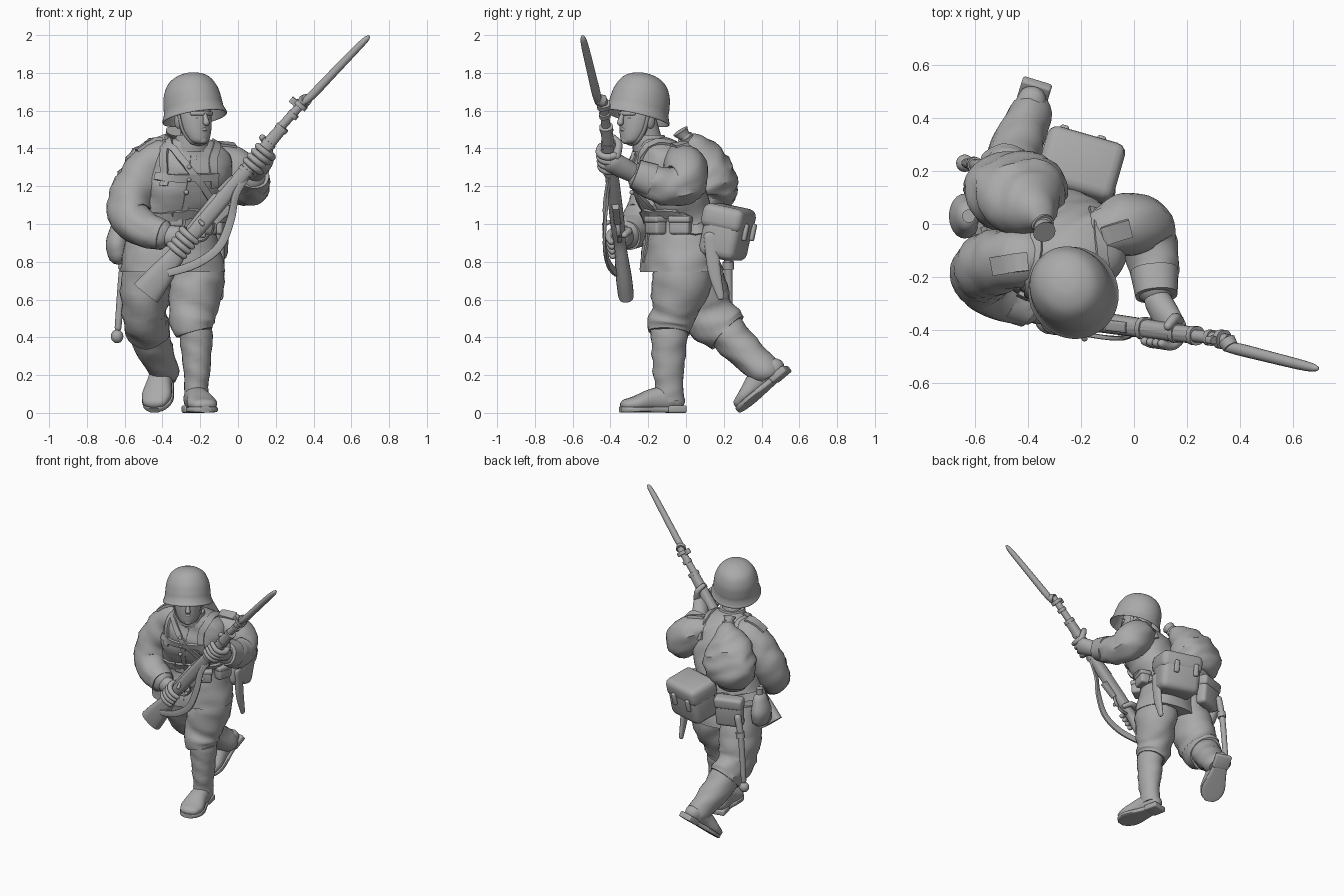
import bpy
import bmesh
import math
from mathutils import Matrix, Vector, noise

default_cube = bpy.data.objects.get("Cube")
if default_cube:
    bpy.data.objects.remove(default_cube, do_unlink=True)
grey = bpy.data.materials.new("plain grey")
grey.use_nodes = True
grey.diffuse_color = (.4, .4, .4, 1)
grey.node_tree.nodes["Principled BSDF"].inputs["Base Color"].default_value = grey.diffuse_color
parts = []

def finish(name, bm, at=Matrix()):
    """Turn a bmesh into a named object, placed by a matrix."""
    bm.transform(at)
    bmesh.ops.recalc_face_normals(bm, faces=bm.faces)
    mesh = bpy.data.meshes.new(name)
    bm.to_mesh(mesh)
    bm.free()
    mesh.materials.append(grey)
    parts.append(bpy.data.objects.new(name, mesh))
    bpy.context.collection.objects.link(parts[-1])
    return parts[-1]

def spline(stations, steps):
    """Catmull-Rom interpolation of tuples of any length."""
    rows, last = [], len(stations) - 1
    for i in range(last):
        quad = [stations[max(0, min(last, i + k))] for k in (-1, 0, 1, 2)]
        for t in (s / steps for s in range(steps)):
            rows.append([b + t / 2 * (c - a + t * (2*a - 5*b + 4*c - d + t * (3*(b - c) + d - a)))
                         for a, b, c, d in zip(*quad)])
    return rows + [list(stations[-1])]

def skin(bm, rings):
    """Bridge successive rings and cap both ends."""
    for low, high in zip(rings, rings[1:]):
        for k in range(len(low)):
            bm.faces.new((low[k - 1], low[k], high[k], high[k - 1]))
    bm.faces.new(rings[0])
    bm.faces.new(rings[-1])

def loft(name, stations, sides=24, steps=5, power=2, fold=0, ref=(1, 0, 0), level=False, dome=False, at=Matrix()):
    """Superellipse rings (x, y, z, radius[, radius]) skinned along a smooth path."""
    rows = spline([tuple(s) if len(s) == 5 else (*s, s[-1]) for s in stations], steps)
    if dome:
        for end, inner in ((0, 1), (-1, -2)):
            tip, (a, b) = Vector(rows[end][:3]), rows[end][3:]
            out = (tip - Vector(rows[inner][:3])).normalized() * min(a, b)
            caps = [[*(tip + out * math.sin(w)), a * math.cos(w), b * math.cos(w)] for w in (.5, 1, 1.4)]
            rows = caps[::-1] + rows if end == 0 else rows + caps
    bm, rings, ref = bmesh.new(), [], Vector(ref)
    for i, (x, y, z, a, b) in enumerate(rows):
        centre = Vector((x, y, z))
        ahead, behind = rows[min(i + 1, len(rows) - 1)], rows[max(i - 1, 0)]
        along = Vector((0, 0, 1)) if level else (Vector(ahead[:3]) - Vector(behind[:3])).normalized()
        u = (ref - along * along.dot(ref)).normalized()
        v = along.cross(u)
        ring = []
        for k in range(sides):
            turn = math.tau * k / sides
            c, s = (math.copysign(abs(w) ** (2 / power), w) for w in (math.cos(turn), math.sin(turn)))
            spoke = u * a * c + v * b * s
            spot = centre + spoke
            ridge = .5 - 2 * abs(noise.noise(Vector((spot.x * 5, spot.y * 5, spot.z * 10 + spot.x * 5))))
            ring.append(bm.verts.new(centre + spoke * (1 + fold * ridge)))
        rings.append(ring)
    skin(bm, rings)
    return finish(name, bm, at)

def box(name, centre, size, turn=(0, 0, 0), bevel=.01, at=Matrix()):
    bm = bmesh.new()
    bmesh.ops.create_cube(bm, size=1, matrix=Matrix.Diagonal((*size, 1)))
    bmesh.ops.bevel(bm, geom=bm.edges[:], offset=bevel, segments=3, profile=.5, affect='EDGES')
    place = Matrix.Translation(centre)
    for angle, axis in zip(turn[::-1], "ZYX"):
        place = place @ Matrix.Rotation(math.radians(angle), 4, axis)
    return finish(name, bm, at @ place)

def ball(name, centre, size, at=Matrix()):
    bm = bmesh.new()
    bmesh.ops.create_uvsphere(bm, u_segments=20, v_segments=12, radius=1, matrix=Matrix.Diagonal((*size, 1)))
    return finish(name, bm, at @ Matrix.Translation(centre))

def strap(name, points, half, host, lift=.012):
    """Flat band that follows the surface of a host part."""
    bm, rings = bmesh.new(), []
    hits = [host.closest_point_on_mesh(Vector(p))[1:3] for p in spline(points, 6)]
    for i, (spot, normal) in enumerate(hits):
        along = hits[min(i + 1, len(hits) - 1)][0] - hits[max(i - 1, 0)][0]
        across = along.cross(normal).normalized() * half
        rings.append([bm.verts.new(spot + across * s + normal * h)
                      for s, h in ((-1, -.01), (1, -.01), (1, lift), (-1, lift))])
    skin(bm, rings)
    return finish(name, bm)

# Coat and collar
coat = loft("coat", [(-.345, -.035, .745, .275, .195), (-.345, -.035, .88, .255, .182), (-.34, -.03, 1, .22, .165),
                     (-.3, -.07, 1.12, .23, .18), (-.27, -.11, 1.25, .235, .18), (-.25, -.12, 1.36, .21, .15),
                     (-.25, -.15, 1.43, .13, .11), (-.25, -.18, 1.46, .07, .075)],
            sides=48, ref=(.96, .28, 0), level=True, fold=.06, power=2.35)
loft("collar", [(-.25, -.18, 1.38, .1), (-.245, -.19, 1.43, .095), (-.24, -.2, 1.47, .085)], level=True)
loft("neck", [(-.25, -.18, 1.4, .065), (-.23, -.22, 1.54, .065)])

# Belt, harness and placket
loop = [(-.34 + .3 * math.sin(i * math.pi / 6), -.03 - .24 * math.cos(i * math.pi / 6),
         1 + .02 * math.cos(i * math.pi / 6)) for i in range(13)]
strap("belt", loop, .027, coat, .015)
strap("right_shoulder_strap", [(-.38, .05, 1.3), (-.36, -.11, 1.42), (-.375, -.24, 1.35), (-.39, -.27, 1.2)], .022, coat)
strap("left_shoulder_strap", [(-.15, .06, 1.3), (-.13, -.1, 1.42), (-.13, -.25, 1.34), (-.11, -.26, 1.18)], .022, coat)
strap("bag_strap", [(-.35, -.17, 1.42), (-.31, -.27, 1.35), (-.2, -.29, 1.22), (-.08, -.2, 1.05)], .018, coat, .016)
strap("chest_strap", [(-.43, -.25, 1.25), (-.3, -.31, 1.24), (-.1, -.25, 1.25)], .02, coat, .016)
strap("coat_placket", [(-.23, -.28, 1.37), (-.25, -.3, 1.2), (-.3, -.25, .8)], .016, coat, .006)
for height in (1.1, 1.2, 1.32):
    found, spot, normal, face = coat.closest_point_on_mesh(Vector((-.24, -.4, height)))
    ball("coat_button", spot + normal * .01, (.013, .013, .013))
box("belt_buckle", (-.33, -.205, 1.02), (.075, .03, .065))
for x, y, angle in ((-.17, -.16, 35), (-.105, -.03, 75), (-.5, -.17, -25)):
    box("cartridge_pouch", (x, y, .99), (.11, .07, .09), (0, 0, angle), .015)
    box("cartridge_pouch_flap", (x, y, 1.025), (.12, .082, .035), (0, 0, angle), .012)

# Arms with cuffs and shoulder boards
left_sleeve = loft("left_sleeve", [(-.1, -.025, 1.325, .1), (-.03, -.005, 1.29, .118), (.03, -.005, 1.23, .118),
                                   (.055, -.06, 1.195, .105), (.075, -.15, 1.21, .095), (.08, -.23, 1.245, .08)],
                   fold=.13, dome=True, ref=(.5, 0, 1))
loft("left_cuff", [(.077, -.18, 1.23, .092), (.085, -.27, 1.265, .08)], power=2.3)
right_sleeve = loft("right_sleeve", [(-.41, -.13, 1.34, .11), (-.495, -.14, 1.26, .12), (-.565, -.165, 1.14, .12),
                                     (-.57, -.22, 1.03, .11), (-.49, -.28, .97, .092), (-.42, -.305, .95, .08)],
                    fold=.13, dome=True, ref=(0, 1, 0))
loft("right_cuff", [(-.47, -.28, .963, .092), (-.395, -.315, .94, .08)], power=2.3, ref=(0, 1, 0))
strap("right_shoulder_board", [(-.4, -.14, 1.47), (-.47, -.15, 1.43), (-.53, -.16, 1.38)], .035, right_sleeve, .009)
strap("left_shoulder_board", [(-.13, -.06, 1.46), (-.07, -.04, 1.45), (-.01, -.02, 1.43)], .035, left_sleeve, .009)

# Trousers bagging over the boots
loft("left_trouser", [(-.22, .01, .9, .11, .13), (-.215, -.02, .7, .14, .155), (-.24, -.065, .55, .128, .125),
                      (-.24, -.085, .47, .115, .115), (-.23, -.09, .425, .098, .106)], fold=.12)
loft("right_trouser", [(-.46, .02, .9, .12, .13), (-.485, .05, .7, .135, .155), (-.495, .1, .55, .125, .145),
                       (-.48, .175, .46, .118, .135), (-.47, .215, .42, .11, .122)], fold=.12)
loft("left_boot_shaft", [(-.225, -.09, .44, .088, .096), (-.22, -.09, .36, .084, .094), (-.218, -.095, .22, .07, .082),
                         (-.22, -.09, .12, .062, .074), (-.22, -.085, .06, .06, .075)], fold=.09)
loft("right_boot_shaft", [(-.47, .21, .43, .104), (-.45, .275, .36, .098), (-.412, .365, .275, .088),
                          (-.39, .425, .215, .08), (-.385, .445, .185, .06)], fold=.09)

def boot_foot(side, at):
    loft(side + "_boot_foot", [(0, .03, .065, .055, .05), (0, -.01, .075, .062, .066), (0, -.09, .07, .065, .06),
                               (0, -.18, .05, .08, .042), (0, -.235, .042, .066, .032)], dome=True, power=2.3, at=at)
    loft(side + "_boot_sole", [(0, .075, .018, .045, .016), (0, -.04, .018, .055, .016), (0, -.17, .018, .084, .016),
                               (0, -.24, .018, .066, .016), (0, -.27, .018, .03, .015)], power=5, at=at)
    box(side + "_boot_heel", (0, .03, .02), (.115, .1, .04), at=at)

boot_foot("left", Matrix.Translation((-.228, -.085, 0)) @ Matrix.Rotation(math.radians(12), 4, 'Z'))
boot_foot("right", Matrix.Translation((-.38, .488, .17)) @ Matrix.Rotation(math.radians(-17), 4, 'Z')
          @ Matrix.Rotation(math.radians(39), 4, 'X'))

# Head and face, turned toward the left
head = Matrix.Translation((-.238, -.248, 1.545)) @ Matrix.Rotation(math.radians(35), 4, 'Z')
loft("head", [(0, -.06, -.118, .034), (0, -.05, -.1, .058, .056), (0, -.025, -.05, .081, .085),
              (0, -.005, .02, .091, .104), (0, 0, .1, .085, .1)], level=True, at=head)
loft("nose", [(0, -.102, .045, .01), (0, -.118, .01, .014), (0, -.122, -.008, .018)], sides=12, dome=True, at=head)
for lip, z, y in (("upper_lip", -.043, -.108), ("lower_lip", -.076, -.1)):
    loft(lip, [(-.028, -.09, -.055, .007), (0, y, z, .009), (.028, -.09, -.055, .007)], sides=10, ref=(0, 0, 1), dome=True, at=head)
ball("chin", (0, -.085, -.102), (.028, .023, .02), head)
for side in (-1, 1):
    loft("brow", [(side * .01, -.103, .04, .013), (side * .06, -.08, .04, .012)], sides=10, ref=(0, 0, 1), dome=True, at=head)
    ball("eye", (side * .036, -.091, .016), (.014, .009, .006), head)
    ball("ear", (side * .09, .01, 0), (.014, .028, .04), head)
    loft("chin_strap", [(side * .1, -.01, .04, .006, .012), (side * .087, -.03, -.05, .006, .012),
                        (side * .05, -.05, -.11, .006, .012), (0, -.055, -.125, .006, .012)], sides=10, at=head)

# Helmet with a flared rim and hollow underside
shell = [(.002, .25), (.06, .24), (.113, .208), (.145, .15), (.156, .09), (.159, .055), (.167, .028),
         (.174, .012), (.168, .006), (.15, .05), (.12, .14), (.002, .2)]
loft("helmet", [(0, 0, z, r * .97, r * 1.05) for r, z in shell], sides=48, level=True,
     at=head @ Matrix.Rotation(math.radians(-15), 4, 'X') @ Matrix.Translation((0, -.02, .005)))

# Rifle, laid out along its own axis
butt, muzzle = Vector((-.495, -.32, .64)), Vector((.36, -.44, 1.66))
barrel_axis = (muzzle - butt).normalized()
under = (Vector((1, 0, 0)) - barrel_axis * barrel_axis.x).normalized()

def on_rifle(t, down=0, out=0):
    return butt.lerp(muzzle, t) + under * down + barrel_axis.cross(under) * out

def rifle_part(name, profile, **options):
    return loft(name, [(*on_rifle(t, down), a, b) for t, down, a, b in profile], **options)

rifle_part("rifle_stock", [(0, .01, .08, .042), (.08, .008, .07, .042), (.18, .004, .05, .036), (.26, 0, .036, .032),
                           (.34, 0, .042, .037), (.5, 0, .042, .037), (.66, 0, .037, .035), (.84, 0, .031, .031)], power=2.6)
rifle_part("rifle_barrel", [(.4, -.02, .024, .024), (.8, -.01, .024, .024), (1, 0, .023, .023)], steps=2)
rifle_part("rifle_bolt", [(.31, -.034, .018, .018), (.47, -.034, .022, .022)], steps=2, dome=True)
rifle_part("rear_sight", [(.5, -.04, .016, .02), (.58, -.035, .01, .02)], steps=2, power=5)
rifle_part("magazine", [(.39, .045, .02, .018), (.48, .05, .032, .018)], steps=2, power=5)
for t, radius in ((.62, .043), (.76, .038), (.84, .036), (.91, .03), (.96, .036)):
    rifle_part("rifle_band", [(t, 0, radius, radius), (t + .018, 0, radius, radius)], steps=1, power=2.5)
rifle_part("front_sight", [(.95, -.035, .028, .014), (.975, -.035, .028, .014)], steps=1, power=4)
loft("bolt_handle", [(*on_rifle(.36, -.03), .009), (*on_rifle(.36, 0, -.07), .012)], sides=10, ref=(0, 0, 1), dome=True)
loft("trigger_guard", [(*on_rifle(t, d), .006, .012) for t, d in ((.28, .03), (.31, .065), (.36, .068), (.39, .04))],
     sides=10, ref=barrel_axis)
loft("bayonet_socket", [(.35, -.44, 1.65, .034), (.365, -.465, 1.66, .03)], ref=under)
loft("bayonet", [(.35, -.465, 1.645, .018), (.4, -.475, 1.69, .023), (.5, -.5, 1.795, .022), (.62, -.53, 1.92, .02),
                 (.675, -.543, 1.975, .016), (.69, -.546, 1.99, .01)], sides=16, dome=True)
loft("rifle_sling", [(-.37, -.37, .74, .02, .009), (-.22, -.41, .79, .023, .009), (-.1, -.43, .88, .023, .009),
                     (-.04, -.43, 1.02, .022, .009), (-.01, -.42, 1.16, .02, .009), (.06, -.4, 1.27, .018, .009)],
     sides=12, power=5, ref=(0, 0, 1))

# Hands: a palm and four fingers wrapped round the rifle
def hand(side, t, wrist, lean, sweep):
    knuckle = on_rifle(t, .05 * lean, .015)
    loft(side + "_hand", [(*wrist, .052), (*wrist.lerp(knuckle, .5), .058, .05), (*knuckle, .062, .042)], dome=True, ref=barrel_axis)
    for finger in range(4):
        spot = t + (finger - 1.5) * .025
        arc = [(*on_rifle(spot, .06 * math.cos(turn) * lean, -.055 * math.sin(turn)), .02 - .001 * k)
               for k, turn in enumerate((-.5, .1, .8, 1.5, sweep))]
        loft(side + "_finger", arc, sides=12, steps=3, dome=True, ref=barrel_axis)
    loft(side + "_thumb", [(*on_rifle(t + .03, .05 * lean, .035), .024), (*on_rifle(t + .06, 0, .055), .02),
                           (*on_rifle(t + .07, -.045 * lean, .03), .017)], sides=12, dome=True, ref=barrel_axis)

hand("left", .7, Vector((.09, -.29, 1.275)), 1, 2.3)
hand("right", .25, Vector((-.385, -.32, .94)), -1, 2.2)

# Rucksack with a tied neck
loft("rucksack", [(-.45, .12, 1.12, .12, .09), (-.455, .13, 1.16, .175, .135), (-.445, .12, 1.23, .19, .15),
                  (-.415, .08, 1.33, .155, .13), (-.37, .035, 1.41, .088, .08), (-.345, 0, 1.455, .035)],
     fold=.14, dome=True, sides=36)
loft("rucksack_cord", [(-.35, .005, 1.445, .042), (-.342, -.005, 1.462, .042)], steps=1)
loft("rucksack_ruffle", [(-.342, -.005, 1.465, .03), (-.335, -.025, 1.495, .045)], fold=.3)

# Haversack and scabbard on the left hip
tilt = (-12, 0, -16)
box("haversack", (-.205, .215, .95), (.29, .21, .27), tilt, .045)
box("haversack_flap", (-.203, .225, 1.03), (.305, .23, .13), tilt, .04)
for x, y in ((-.265, .355), (-.125, .315)):
    box("haversack_buckle", (x, y, .955), (.035, .025, .09), tilt)
loft("scabbard", [(-.09, .13, .94, .02, .037), (-.09, .15, .75, .018, .034), (-.09, .185, .61, .012, .018)], dome=True, power=2.5)

# Spade in its cover, canteen on the right hip
box("spade_cover", (-.5, .2, .92), (.19, .08, .21), (-5, 0, 18), .025)
box("spade_cover_flap", (-.5, .208, .99), (.2, .09, .08), (-5, 0, 18), .02)
loft("spade_handle", [(-.58, .22, .9, .024), (-.61, .225, .75, .021), (-.635, .23, .45, .018)], dome=True)
ball("spade_knob", (-.64, .23, .405), (.033, .033, .036))
loft("spade_collar", [(-.6, .223, .8, .03), (-.606, .225, .76, .03)], steps=1)
loft("canteen", [(-.635, .03, .84, .055, .075), (-.64, .03, .9, .06, .085), (-.63, .03, .98, .045, .06)], dome=True)
loft("canteen_cap", [(-.625, .03, 1.02, .025), (-.625, .03, 1.06, .025)], steps=1)

bpy.ops.object.select_all(action='DESELECT')
for part in parts:
    part.select_set(True)
bpy.context.view_layer.objects.active = parts[0]
bpy.ops.object.shade_smooth_by_angle(angle=math.radians(40))
